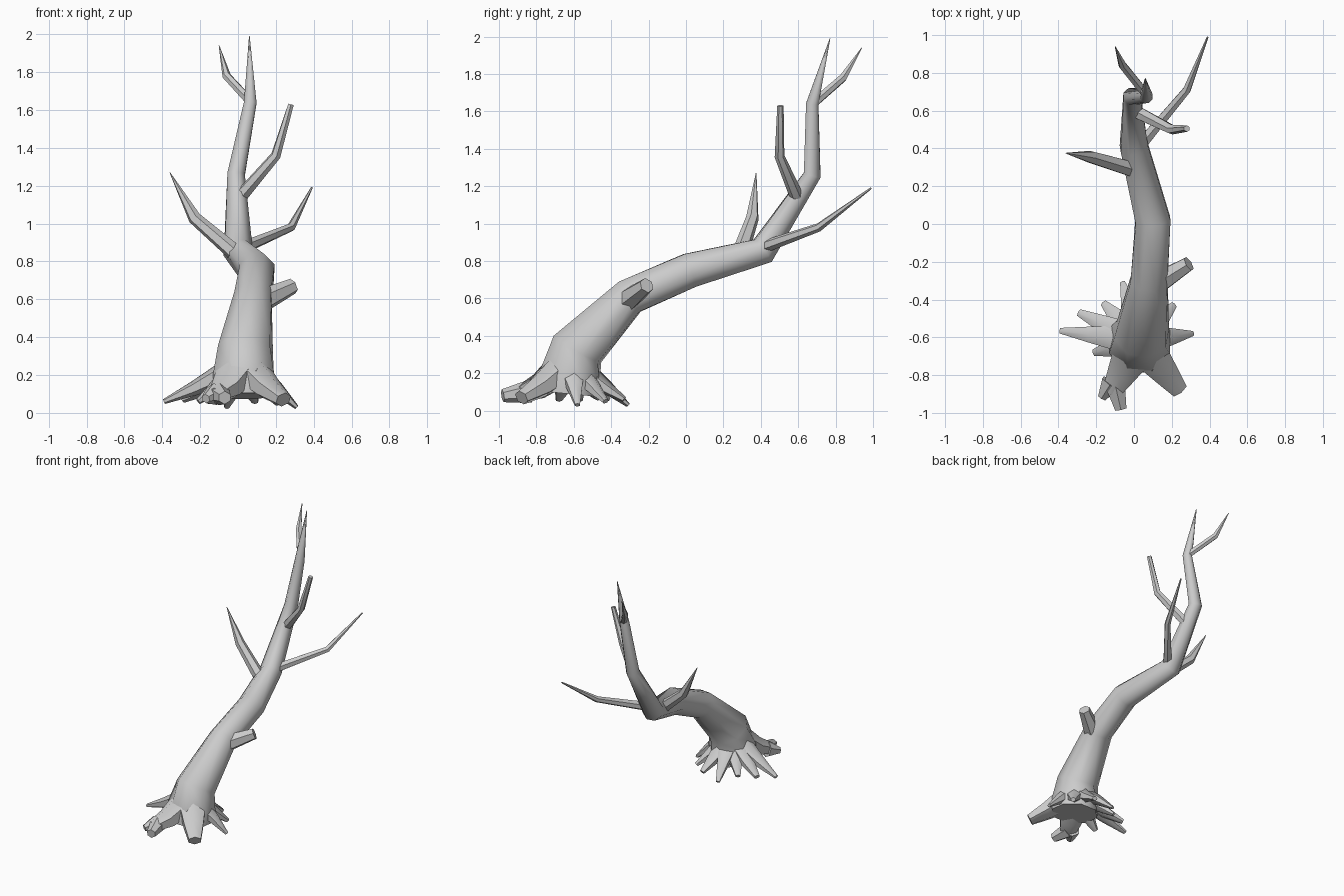
import bpy, bmesh, math
from mathutils import Vector

cube = bpy.data.objects.get("Cube")
if cube:
    bpy.data.objects.remove(cube)

bark = bpy.data.materials.new("grey_bark")
bark.use_nodes = True
colour = (0.6, 0.6, 0.6, 1)
bark.diffuse_color = colour
bark.node_tree.nodes["Principled BSDF"].inputs["Base Color"].default_value = colour


def limb(name, path, sides=6, flat=1.0, angle=50):
    """Tapered tube through (x, y, z, radius) points, mitred at the bends."""
    pts = [Vector(p[:3]) for p in path]
    bm = bmesh.new()
    rings = []
    for i, p in enumerate(pts):
        a = (p - pts[i - 1]).normalized() if i else None
        b = (pts[i + 1] - p).normalized() if i < len(pts) - 1 else None
        t = ((a or b) + (b or a)).normalized()
        u = t.cross(Vector((0, 0, 1)))
        if u.length < 0.35:
            u = Vector((1, 0, 0)) - t * t.x
        u.normalize()
        v = u.cross(t)
        r = path[i][3]
        ring = []
        for k in range(sides):
            w = 2 * math.pi * (k + 0.5) / sides
            ring.append(bm.verts.new(p + u * r * math.cos(w) + v * r * flat * math.sin(w)))
        rings.append(ring)
    for lo, hi in zip(rings, rings[1:]):
        # start each ring at the corner that gives the least twist
        s = min(range(sides), key=lambda j: sum(
            (lo[k].co - hi[(k + j) % sides].co).length for k in range(sides)))
        for k in range(sides):
            n = (k + 1) % sides
            bm.faces.new((lo[k], lo[n], hi[(n + s) % sides], hi[(k + s) % sides]))
    bm.faces.new(rings[0][::-1])
    bm.faces.new(rings[-1])
    bmesh.ops.recalc_face_normals(bm, faces=bm.faces)
    mesh = bpy.data.meshes.new(name)
    bm.to_mesh(mesh)
    bm.free()
    mesh.materials.append(bark)
    obj = bpy.data.objects.new(name, mesh)
    bpy.context.collection.objects.link(obj)
    bpy.ops.object.select_all(action='DESELECT')
    obj.select_set(True)
    bpy.context.view_layer.objects.active = obj
    bpy.ops.object.shade_smooth_by_angle(angle=math.radians(angle))
    return obj


# Leaning trunk, from the flared foot to the pointed tip
limb("trunk", [
    (0.03, -0.63, 0.09, 0.17), (0.03, -0.62, 0.19, 0.175), (0.04, -0.58, 0.33, 0.15),
    (0.08, -0.30, 0.61, 0.105), (0.10, 0.02, 0.75, 0.1), (0.0, 0.41, 0.855, 0.08),
    (-0.01, 0.675, 1.26, 0.05), (0.065, 0.675, 1.64, 0.036), (0.06, 0.77, 1.99, 0.002)], 8)

# Branches
limb("broken_stub", [(0.08, -0.34, 0.57, 0.07), (0.29, -0.21, 0.67, 0.042)])
limb("right_branch", [(-0.01, 0.29, 0.84, 0.045), (-0.23, 0.355, 1.03, 0.035),
                      (-0.36, 0.375, 1.27, 0.002)])
limb("left_branch", [(0.02, 0.40, 0.87, 0.035), (0.28, 0.71, 0.98, 0.023),
                     (0.39, 0.99, 1.19, 0.005)])
limb("upper_branch", [(0.02, 0.59, 1.15, 0.037), (0.20, 0.50, 1.36, 0.027),
                      (0.28, 0.505, 1.63, 0.017)])
limb("top_branch", [(0.06, 0.69, 1.65, 0.025), (-0.06, 0.84, 1.78, 0.023),
                    (-0.10, 0.94, 1.94, 0.002)])


# Roots: (name, tip x, tip y, tip z, start radius, tip radius)
roots = [
    ("front_left", 0.24, -0.88, 0.07, 0.11, 0.05),
    ("front_right", -0.12, -0.89, 0.09, 0.12, 0.055),
    ("left", 0.31, -0.58, 0.03, 0.08, 0.015),
    ("right_front", -0.21, -0.68, 0.06, 0.08, 0.02),
    ("right", -0.39, -0.565, 0.06, 0.08, 0.017),
    ("right_back", -0.29, -0.47, 0.07, 0.08, 0.022),
    ("back_right", -0.16, -0.42, 0.06, 0.08, 0.02),
    ("back", -0.06, -0.31, 0.03, 0.08, 0.015),
    ("back_left", 0.09, -0.33, 0.06, 0.08, 0.02),
    ("left_back", 0.21, -0.43, 0.05, 0.08, 0.02),
]
foot = Vector((0.03, -0.62, 0.22))
for name, x, y, z, r0, r1 in roots:
    tip = Vector((x, y, z))
    start = foot.lerp(Vector((x, y, foot.z)), 0.2)
    mid = foot.lerp(tip, 0.62)
    mid.z = 0.13
    limb(name + "_root", [(*start, r0), (*mid, (r0 + r1) * 0.5), (*tip, r1)], 6, 0.8)

# Forked toes on the front right root
limb("outer_toe", [(-0.12, -0.84, 0.1, 0.06), (-0.17, -0.92, 0.075, 0.025)])
limb("inner_toe", [(-0.10, -0.85, 0.1, 0.06), (-0.07, -0.98, 0.08, 0.035)])
